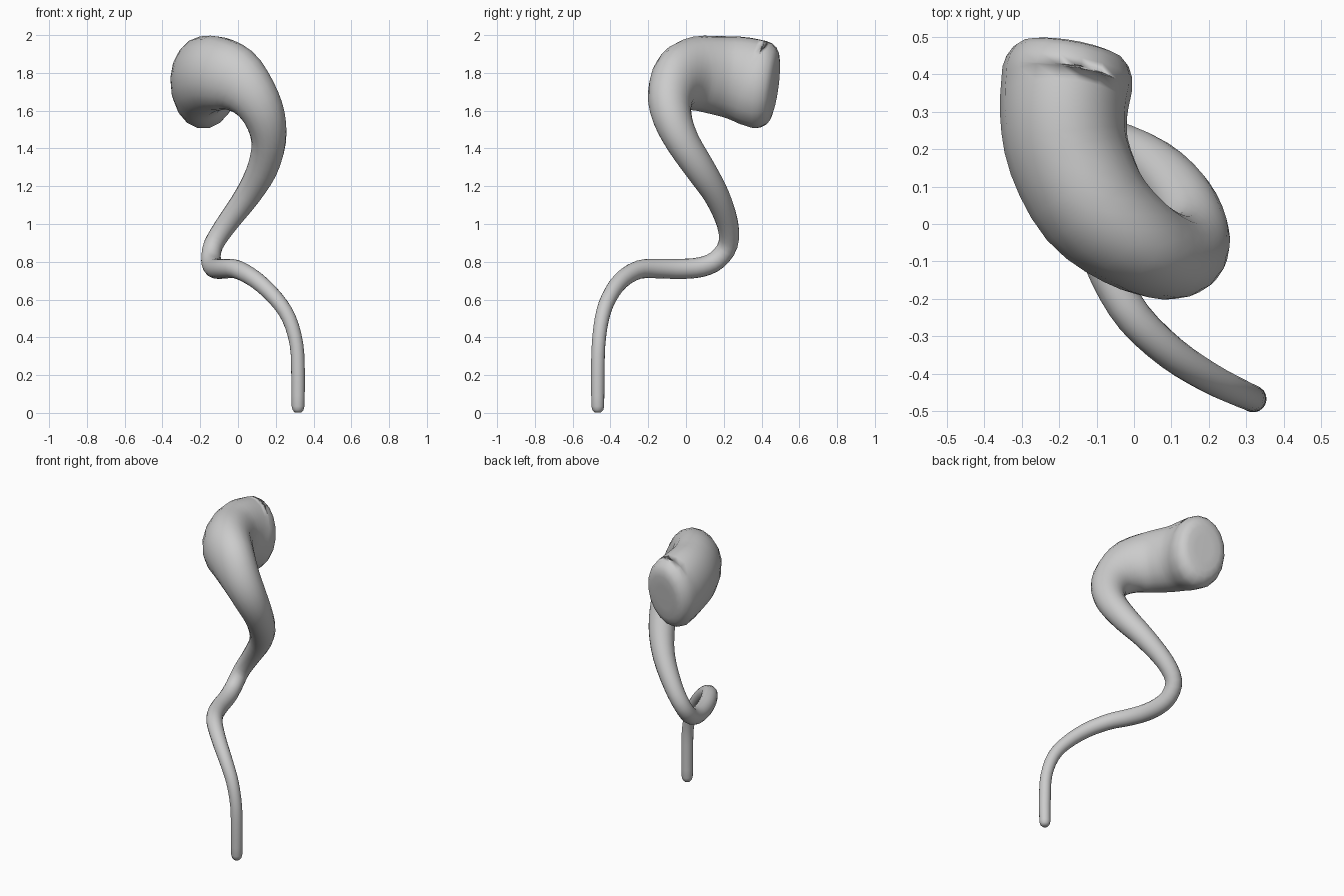
import bpy, bmesh, math
from mathutils import Vector

cube = bpy.data.objects.get("Cube")
if cube:
    bpy.data.objects.remove(cube, do_unlink=True)

SIDES = 18
STEPS = 3

# Centre line from the wide end to the foot: x, y, z, half width, half height
path = [
    (-.178, .39, 1.738, .176, .236),
    (-.188, .29, 1.768, .17, .226),
    (-.173, .18, 1.785, .164, .212),
    (-.11, .05, 1.795, .155, .198),
    (-.01, -.04, 1.762, .135, .176),
    (.083, -.083, 1.672, .118, .135),
    (.142, -.072, 1.56, .104, .11),
    (.162, -.015, 1.43, .09, .091),
    (.128, .075, 1.29, .081, .081),
    (.05, .162, 1.15, .068, .068),
    (-.06, .22, 1.0, .057, .057),
    (-.13, .222, .89, .052, .052),
    (-.143, .165, .81, .052, .052),
    (-.13, .08, .772, .053, .053),
    (-.105, -.03, .762, .053, .053),
    (-.065, -.14, .764, .052, .052),
    (0, -.25, .758, .049, .049),
    (.1, -.345, .7, .045, .045),
    (.2, -.41, .605, .041, .041),
    (.27, -.445, .5, .038, .038),
    (.31, -.463, .36, .036, .036),
    (.318, -.467, .2, .036, .036),
    (.318, -.467, .035, .034, .034),
]


def spline(points, steps):
    """Smooth interpolation through the control points."""
    pts = [Vector(p) for p in points]
    pts = [2 * pts[0] - pts[1]] + pts + [2 * pts[-1] - pts[-2]]
    out = []
    for a, b, c, d in zip(pts, pts[1:], pts[2:], pts[3:]):
        for i in range(steps):
            t = i / steps
            out.append(.5 * (2 * b + (c - a) * t + (2 * a - 5 * b + 4 * c - d) * t * t
                             + (3 * b - a - 3 * c + d) * t ** 3))
    return out + [pts[-2]]


samples = spline(path, STEPS)
centres = [Vector(s[:3]) for s in samples]
last = len(samples) - 1
bm = bmesh.new()


def ring(centre, side, up, w, h):
    angles = [math.tau * i / SIDES for i in range(SIDES)]
    return [bm.verts.new(centre + side * w * math.cos(a) + up * h * math.sin(a)) for a in angles]


# Sweep an untwisted elliptical section along the line, rounding both ends
rings = []
up = Vector((0, 0, 1))
for i, s in enumerate(samples):
    tangent = (centres[min(i + 1, last)] - centres[max(i - 1, 0)]).normalized()
    if i == 0:
        tangent = Vector((-.17, -.96, .13)).normalized()
    up = (up - tangent * up.dot(tangent)).normalized()
    side = tangent.cross(up)
    w, h = s[3], s[4]
    if i == 0:
        for scale, push in ((.35, .084), (.62, .083), (.78, .075), (.89, .058), (.97, .03)):
            rings.append(ring(centres[0] - tangent * push, side, up, w * scale, h * scale))
    rings.append(ring(centres[i], side, up, w, h))
    if i == last:
        for scale, push in ((.85, .02), (.5, .033)):
            rings.append(ring(centres[i] + tangent * push, side, up, w * scale, h * scale))

for a, b in zip(rings, rings[1:]):
    for i in range(SIDES):
        j = (i + 1) % SIDES
        bm.faces.new((a[i], a[j], b[j], b[i]))
bm.faces.new(rings[0])
bm.faces.new(rings[-1])
bmesh.ops.recalc_face_normals(bm, faces=bm.faces)

mesh = bpy.data.meshes.new("tapered_tube")
bm.to_mesh(mesh)
bm.free()
tube = bpy.data.objects.new("tapered_tube", mesh)
bpy.context.collection.objects.link(tube)

# Plain grey surface
grey = bpy.data.materials.new("light_grey")
grey.use_nodes = True
grey.diffuse_color = (.6, .6, .6, 1)
grey.node_tree.nodes["Principled BSDF"].inputs["Base Color"].default_value = (.6, .6, .6, 1)
mesh.materials.append(grey)
mesh.shade_smooth()
